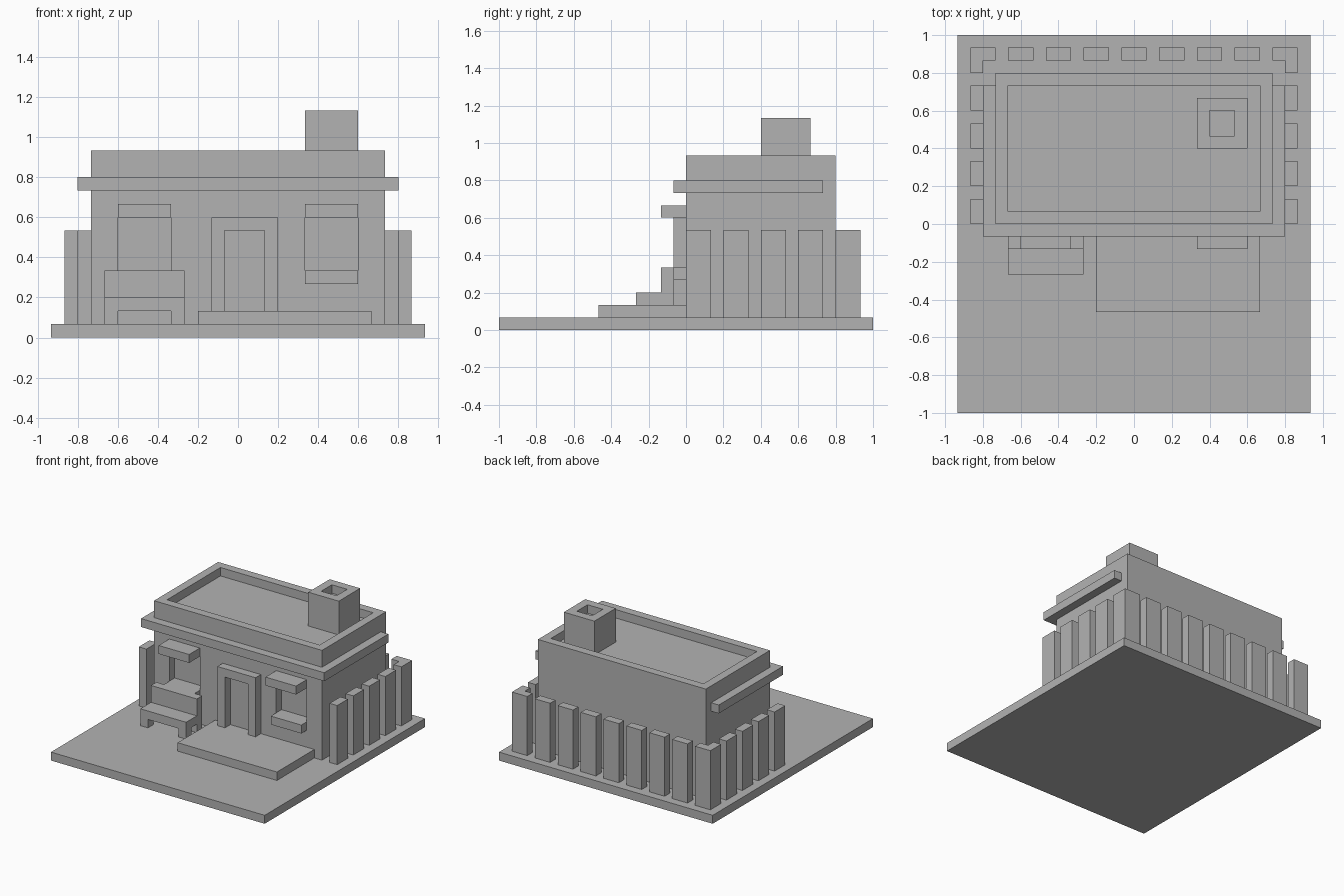
import bpy
import bmesh
from mathutils import Matrix, Vector

U = 1 / 15  # one block of the building grid

old = bpy.data.objects.get("Cube")
if old:
    bpy.data.objects.remove(old, do_unlink=True)

stone = bpy.data.materials.new("plain_grey")
stone.use_nodes = True
stone.diffuse_color = (0.45, 0.45, 0.45, 1)
stone.node_tree.nodes["Principled BSDF"].inputs["Base Color"].default_value = (0.45, 0.45, 0.45, 1)


def finish(name, bm):
    """Scale grid units to final size and link the object."""
    bmesh.ops.recalc_face_normals(bm, faces=bm.faces)
    bmesh.ops.scale(bm, vec=(U, U, U), verts=bm.verts)
    mesh = bpy.data.meshes.new(name)
    bm.to_mesh(mesh)
    bm.free()
    mesh.materials.append(stone)
    obj = bpy.data.objects.new(name, mesh)
    bpy.context.collection.objects.link(obj)
    return obj


def box(name, x, y, z):
    """Box from (low, high) pairs in grid units."""
    low, high = Vector((x[0], y[0], z[0])), Vector((x[1], y[1], z[1]))
    bm = bmesh.new()
    place = Matrix.Translation((low + high) / 2) @ Matrix.Diagonal((*(high - low), 1))
    bmesh.ops.create_cube(bm, size=1, matrix=place)
    return finish(name, bm)


def prism(name, outline, z):
    """Flat outline raised between two heights."""
    bm = bmesh.new()
    face = bm.faces.new([bm.verts.new((x, y, z[0])) for x, y in outline])
    raised = bmesh.ops.extrude_face_region(bm, geom=[face])
    top = [v for v in raised["geom"] if isinstance(v, bmesh.types.BMVert)]
    bmesh.ops.translate(bm, vec=(0, 0, z[1] - z[0]), verts=top)
    return finish(name, bm)


def carve(target, *size):
    """Cut a box out of the target and drop the cutter."""
    cutter = box("cutter", *size)
    cutter.hide_render = True
    mod = target.modifiers.new("carve", "BOOLEAN")
    mod.operation = "DIFFERENCE"
    mod.solver = "EXACT"
    mod.object = cutter
    bpy.context.view_layer.objects.active = target
    bpy.ops.object.modifier_apply(modifier=mod.name)
    bpy.data.objects.remove(cutter, do_unlink=True)


# Ground slab and house body with a sunken roof
box("ground_slab", (-14, 14), (-15, 15), (0, 1))
house = box("house_walls", (-11, 11), (0, 12), (1, 14))
carve(house, (-10, 10), (1, 11), (13, 15))
box("cornice", (-12, 12), (-1, 11), (11, 12))

# Chimney with a shallow flue
chimney = box("chimney", (5, 9), (6, 10), (13, 17))
carve(chimney, (6, 8), (7, 9), (16, 18))

# Windows with awnings and sills
for side, left in (("right", -9), ("left", 5)):
    span = (left, left + 4)
    carve(house, span, (-1, 1), (5, 9))
    box(side + "_awning", span, (-2, 0), (9, 10))
    box(side + "_window_sill", span, (-1, 0), (4, 5))

# Porch and door frame
box("porch", (-3, 10), (-7, 0), (1, 2))
frame = box("door_frame", (-2, 3), (-1, 0), (2, 9))
carve(frame, (-1, 2), (-2, 1), (1, 8))

# Bench
box("bench_seat", (-10, -4), (-4, -1), (2, 3))
box("bench_back", (-10, -4), (-2, -1), (3, 5))
for x in (-10, -5):
    for y in (-4, -2):
        box("bench_leg", (x, x + 1), (y, y + 1), (1, 2))

# Fence: back row, side rows and corner posts
for x in range(-10, 9, 3):
    box("back_fence_post", (x, x + 2), (13, 14), (1, 8))
corner = [(11, 13), (12, 13), (12, 12), (13, 12), (13, 14), (11, 14)]
for s in (-1, 1):
    for y in range(0, 10, 3):
        box("side_fence_post", sorted((12 * s, 13 * s)), (y, y + 2), (1, 8))
    prism("corner_fence_post", [(s * x, y) for x, y in corner], (1, 8))
